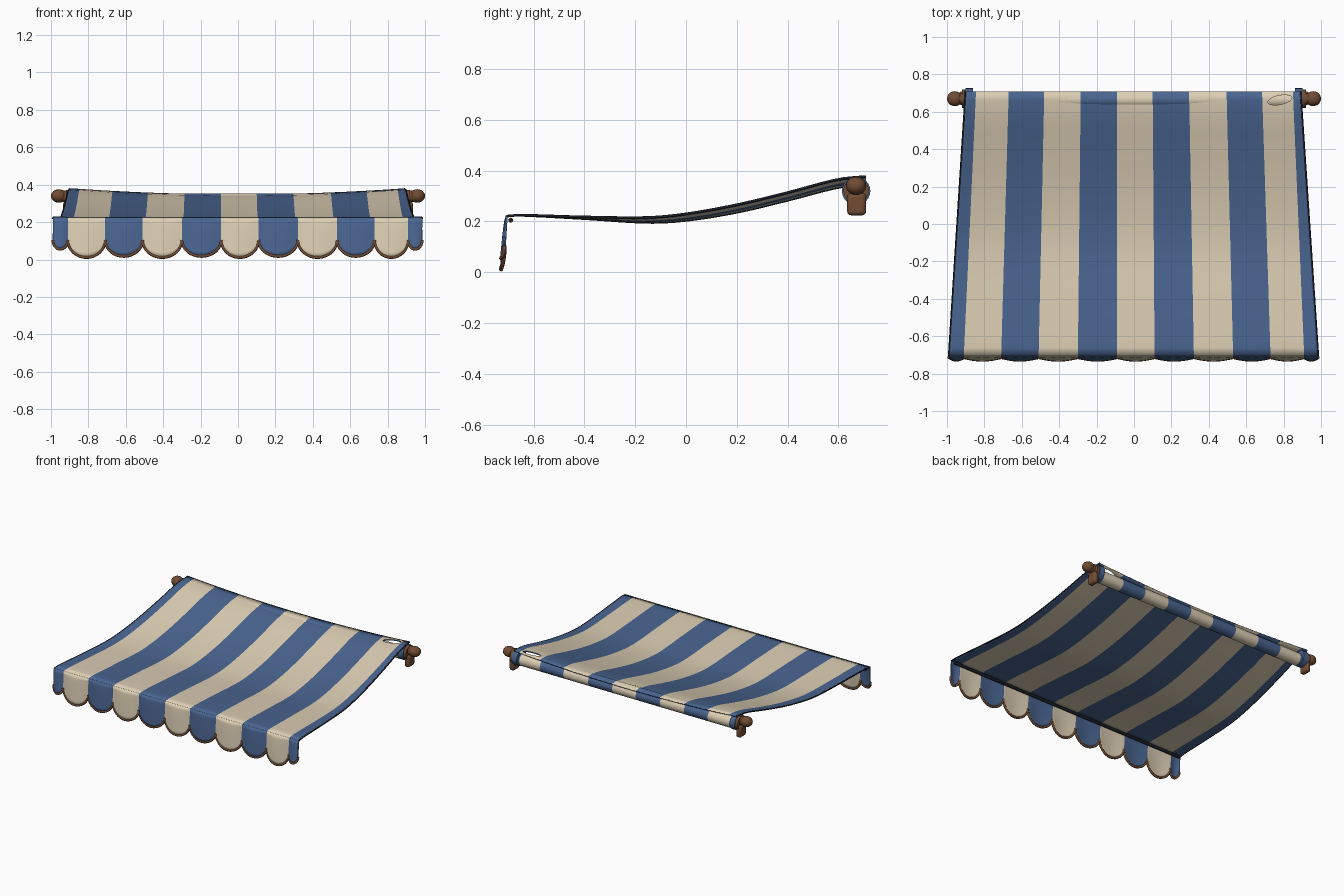
import bpy, bmesh, math
from mathutils import Vector

if "Cube" in bpy.data.objects:
    bpy.data.objects.remove(bpy.data.objects["Cube"])


def material(name, rgb):
    m = bpy.data.materials.new(name)
    m.diffuse_color = (*rgb, 1)
    m.use_nodes = True
    m.node_tree.nodes["Principled BSDF"].inputs["Base Color"].default_value = m.diffuse_color
    return m


BLUE = material("blue cloth", (0.068, 0.130, 0.280))
CREAM = material("cream cloth", (0.72, 0.62, 0.46))
BROWN = material("brown wood", (0.165, 0.072, 0.035))
DARK = material("dark hem", (0.013, 0.015, 0.022))

# Stripe borders along the front edge and along the back edge
FRONT = [-0.99, -0.91, -0.71, -0.51, -0.30, -0.09, 0.11, 0.32, 0.53, 0.73, 0.91, 0.985]
BACK = [-0.90, -0.845, -0.67, -0.48, -0.285, -0.09, 0.10, 0.295, 0.495, 0.685, 0.85, 0.89]
Y0, Y1 = -0.706, 0.708
# y, height at the side edges, height along the sagging middle
PROFILE = [(-0.72, 0.218, 0.218), (-0.68, 0.225, 0.224), (-0.4, 0.218, 0.210), (-0.15, 0.216, 0.195),
           (0.0, 0.230, 0.203), (0.2, 0.266, 0.235), (0.4, 0.314, 0.282), (0.6, 0.366, 0.333),
           (0.72, 0.378, 0.346)]


def height(y, k):
    """Smooth curve through the profile points."""
    P = PROFILE
    i = max(j for j in range(len(P) - 1) if P[j][0] <= y)
    a, b = P[i], P[i + 1]
    p, q = P[max(i - 1, 0)], P[min(i + 2, len(P) - 1)]
    h = b[0] - a[0]
    m0 = (b[k] - p[k]) / (b[0] - p[0]) * h
    m1 = (q[k] - a[k]) / (q[0] - a[0]) * h
    t = (y - a[0]) / h
    return ((2*t**3 - 3*t*t + 1) * a[k] + (t**3 - 2*t*t + t) * m0
            + (3*t*t - 2*t**3) * b[k] + (t**3 - t*t) * m1)


def border(i, y):
    s = (y - Y0) / (Y1 - Y0)
    return FRONT[i] + (BACK[i] - FRONT[i]) * s


def canopy_point(x, y):
    u = min(1, abs(x) / border(11, y))
    mid, edge = height(y, 2), height(y, 1)
    return Vector((x, y, mid + (edge - mid) * u * u))


def finish(name, bm, mats, smooth=True):
    bmesh.ops.recalc_face_normals(bm, faces=bm.faces)
    me = bpy.data.meshes.new(name)
    bm.to_mesh(me)
    bm.free()
    ob = bpy.data.objects.new(name, me)
    bpy.context.collection.objects.link(ob)
    for m in mats:
        me.materials.append(m)
    for p in me.polygons:
        p.use_smooth = smooth
    return ob


def grid(bm, rows, material_of):
    vs = [[bm.verts.new(p) for p in r] for r in rows]
    for r in range(len(vs) - 1):
        for c in range(len(vs[0]) - 1):
            f = bm.faces.new((vs[r][c], vs[r][c + 1], vs[r + 1][c + 1], vs[r + 1][c]))
            f.material_index = material_of(c)


def thicken(ob, t):
    s = ob.modifiers.new("thickness", "SOLIDIFY")
    s.thickness = t
    s.offset = 0


def tube(name, paths, radius, mat):
    cu = bpy.data.curves.new(name, "CURVE")
    cu.dimensions = "3D"
    cu.bevel_depth = radius
    cu.bevel_resolution = 2
    cu.use_fill_caps = True
    for path in paths:
        sp = cu.splines.new("POLY")
        sp.points.add(len(path) - 1)
        for p, co in zip(sp.points, path):
            p.co = (*co, 1)
    ob = bpy.data.objects.new(name, cu)
    bpy.context.collection.objects.link(ob)
    cu.materials.append(mat)


# Striped canopy
N = 5
rows = []
for r in range(33):
    y = Y0 + (Y1 - Y0) * r / 32
    xs = [border(i, y) + (border(i + 1, y) - border(i, y)) * k / N
          for i in range(11) for k in range(N)] + [border(11, y)]
    rows.append([canopy_point(x, y) for x in xs])
bm = bmesh.new()
grid(bm, rows, lambda c: (c // N) % 2)
canopy = finish("canopy", bm, [BLUE, CREAM])
thicken(canopy, 0.008)
tube("side_hem", [[r[0] for r in rows], [r[-1] for r in rows]], 0.005, DARK)

# Small torn opening near the back corner
bpy.ops.mesh.primitive_cylinder_add(vertices=20, radius=1, depth=0.2, location=(0.78, 0.663, 0.38))
cutter = bpy.context.object
cutter.name = "opening_cutter"
cutter.scale = (0.065, 0.024, 1)
cutter.rotation_euler.z = 0.2
cutter.hide_render = True
cutter.hide_viewport = True
cut = canopy.modifiers.new("opening", "BOOLEAN")
cut.operation = "DIFFERENCE"
cut.object = cutter

# Scalloped valance hanging from the front edge, one rounded flap per stripe
bm = bmesh.new()
trims = []
for i in range(11):
    a, b = FRONT[i], FRONT[i + 1]
    end = i in (0, 10)
    flap = []
    for r in range(9):
        s = r / 8
        row = []
        for c in range(17):
            t = 0.5 - 0.5 * math.cos(math.pi * c / 16)
            arc = math.sqrt(max(0, 1 - (2 * t - 1) ** 2))
            bottom = 0.105 - (0.05 if end else 0.094 - 0.006 * (i % 2 == 0)) * arc
            y = -0.706 - 0.014 * math.sin(math.pi * t) * math.sqrt(s) - 0.008 * s
            row.append(Vector((a + (b - a) * t, y, 0.222 + (bottom - 0.222) * s)))
        flap.append(row)
    grid(bm, flap, lambda c: i % 2)
    trims.append(flap[-1])
bmesh.ops.remove_doubles(bm, verts=bm.verts, dist=1e-4)
valance = finish("valance", bm, [BLUE, CREAM])
thicken(valance, 0.008)
tube("valance_trim", trims, 0.008, BROWN)

# Front rod behind the valance
tube("front_rod", [[(-0.97, -0.69, 0.205), (0.97, -0.69, 0.205)]], 0.010, DARK)

# Striped cloth roll along the back
bm = bmesh.new()
ring = [2 * math.pi * k / 24 for k in range(25)]
rows = [[Vector((x, 0.665 + 0.044 * math.cos(g), 0.308 + 0.044 * math.sin(g))) for x in BACK] for g in ring]
grid(bm, rows, lambda c: c % 2)
bmesh.ops.remove_doubles(bm, verts=bm.verts, dist=1e-4)
finish("back_roll", bm, [BLUE, CREAM])


def drum(name, x, width, radius, z, mat):
    bpy.ops.mesh.primitive_cylinder_add(vertices=24, radius=radius, depth=width,
                                        location=(x, 0.67, z), rotation=(0, math.pi / 2, 0))
    ob = bpy.context.object
    ob.name = name
    ob.data.materials.append(mat)
    bpy.ops.object.shade_smooth_by_angle()


def ball(name, loc, scale, mat):
    bpy.ops.mesh.primitive_uv_sphere_add(segments=20, ring_count=12, radius=1, location=loc)
    ob = bpy.context.object
    ob.name = name
    ob.scale = scale
    ob.data.materials.append(mat)
    bpy.ops.object.shade_smooth()


# Wooden end brackets with a blue sleeve, collar, knob and foot
for side, label in ((-1, "left"), (1, "right")):
    drum(label + "_sleeve", side * 0.880, 0.04, 0.056, 0.320, BLUE)
    drum(label + "_collar", side * 0.909, 0.022, 0.050, 0.322, BROWN)
    drum(label + "_axle", side * 0.930, 0.04, 0.030, 0.338, BROWN)
    ball(label + "_knob", (side * 0.958, 0.67, 0.340), (0.042, 0.040, 0.036), BROWN)
    bpy.ops.mesh.primitive_cube_add(size=1, location=(side * 0.915, 0.672, 0.268))
    foot = bpy.context.object
    foot.name = label + "_foot"
    foot.scale = (0.04, 0.075, 0.088)
    bpy.ops.object.transform_apply(location=False, rotation=False, scale=True)
    foot.data.materials.append(BROWN)
    bev = foot.modifiers.new("rounding", "BEVEL")
    bev.width = 0.016
    bev.segments = 3
    bpy.ops.object.shade_smooth_by_angle()
